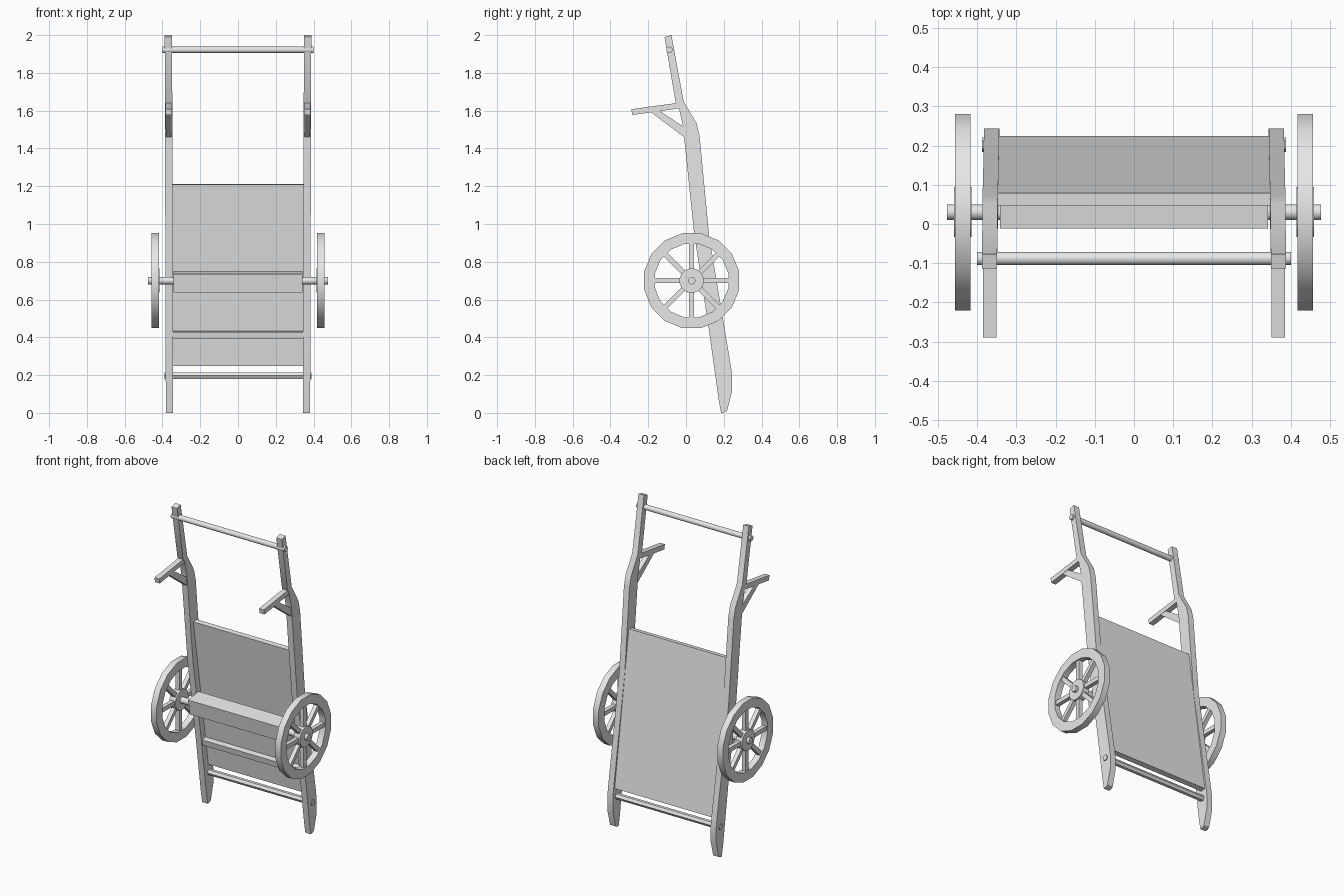
import bpy, bmesh, math
from mathutils import Matrix, Vector

cube = bpy.data.objects.get("Cube")
if cube:
    bpy.data.objects.remove(cube, do_unlink=True)

GREY = (0.8, 0.8, 0.8, 1.0)
mat = bpy.data.materials.new("plain grey")
mat.use_nodes = True
mat.diffuse_color = GREY
mat.node_tree.nodes["Principled BSDF"].inputs["Base Color"].default_value = GREY
parts = []


def finish(name, bm):
    """Turn a bmesh into a named grey object."""
    bmesh.ops.recalc_face_normals(bm, faces=bm.faces[:])
    mesh = bpy.data.meshes.new(name)
    bm.to_mesh(mesh)
    bm.free()
    mesh.materials.append(mat)
    obj = bpy.data.objects.new(name, mesh)
    bpy.context.collection.objects.link(obj)
    parts.append(obj)
    return obj


def prism(name, profile, x0, x1, splay=0.0):
    """Extrude a (y, z) outline from x0 to x1, leaning outward with height."""
    bm = bmesh.new()
    face = bm.faces.new([bm.verts.new((x0, y, z)) for y, z in profile])
    ext = bmesh.ops.extrude_face_region(bm, geom=[face])["geom"]
    moved = [v for v in ext if isinstance(v, bmesh.types.BMVert)]
    bmesh.ops.translate(bm, verts=moved, vec=(x1 - x0, 0, 0))
    for v in bm.verts:
        v.co.x += splay * v.co.z
    return finish(name, bm)


def rod(name, x0, x1, y, z, radius, sides):
    """Cylinder lying along x, with a flat facing up."""
    a = [2 * math.pi * (i + 0.5) / sides + math.pi / 2 for i in range(sides)]
    return prism(name, [(y + radius * math.cos(t), z + radius * math.sin(t)) for t in a], x0, x1)


# Outlines in (y, z)
rail = [(-0.114, 1.99), (-0.077, 2.0), (-0.013, 1.65), (0.055, 1.535), (0.072, 1.465),
        (0.122, 0.94), (0.236, 0.257), (0.244, 0.2), (0.243, 0.11), (0.217, 0.01),
        (0.205, 0.004), (0.186, 0.0), (0.173, 0.07), (0.12, 0.45), (0.043, 0.95),
        (-0.01, 1.46), (-0.015, 1.515), (-0.04, 1.625), (-0.055, 1.645)]
grip = [(-0.289, 1.608), (-0.03, 1.643), (-0.02, 1.615), (-0.14, 1.597), (-0.284, 1.577)]
brace = [(-0.186, 1.592), (-0.14, 1.6), (-0.005, 1.51), (0.0, 1.452), (-0.01, 1.46)]

WHEEL_Y, WHEEL_Z = 0.03, 0.70
X0, X1 = 0.417, 0.457


def wheel_rim(name, side):
    bm = bmesh.new()
    rings = []
    for x, r in ((X0, 0.198), (X0, 0.256), (X1, 0.256), (X1, 0.198)):
        rings.append([bm.verts.new((side * x, WHEEL_Y + r * math.cos(t), WHEEL_Z + r * math.sin(t)))
                      for t in [(i + 0.5) * math.pi / 8 for i in range(16)]])
    for k in range(4):
        a, b = rings[k], rings[(k + 1) % 4]
        for i in range(16):
            j = (i + 1) % 16
            bm.faces.new((a[i], a[j], b[j], b[i]))
    finish(name, bm)


def wheel_spokes(name, side):
    bm = bmesh.new()
    centre = Vector((side * (X0 + X1) / 2, WHEEL_Y, WHEEL_Z))
    for i in range(8):
        m = (Matrix.Translation(centre) @ Matrix.Rotation(i * math.pi / 4, 4, 'X')
             @ Matrix.Translation((0, 0, 0.125)) @ Matrix.Diagonal((0.026, 0.027, 0.15, 1)))
        bmesh.ops.create_cube(bm, size=1, matrix=m)
    finish(name, bm)


# Side frames and wheels, once per side
for side, label in ((1, "left"), (-1, "right")):
    lean = 0.003 * side
    prism(label + "_rail", rail, side * 0.343, side * 0.382, lean)
    prism(label + "_grip", grip, side * 0.346, side * 0.38, lean)
    prism(label + "_grip_brace", brace, side * 0.348, side * 0.378, lean)
    wheel_rim(label + "_wheel_rim", side)
    wheel_spokes(label + "_wheel_spokes", side)
    rod(label + "_wheel_hub", side * (X0 - 0.002), side * (X1 + 0.002), WHEEL_Y, WHEEL_Z, 0.065, 16)

# Cross members
rod("axle", -0.477, 0.477, WHEEL_Y, WHEEL_Z, 0.02, 16)
rod("top_handle_bar", -0.4, 0.4, -0.088, 1.922, 0.017, 12)
rod("bottom_bar", -0.388, 0.388, 0.202, 0.197, 0.019, 6)
prism("axle_beam", [(-0.012, 0.735), (0.09, 0.751), (0.107, 0.655), (0.004, 0.638)], -0.342, 0.342)
prism("cross_slat", [(0.13, 0.427), (0.172, 0.434), (0.18, 0.396), (0.137, 0.39)], -0.348, 0.348)

# Sloping load board
prism("back_panel", [(0.047, 1.208), (0.079, 1.212), (0.225, 0.253), (0.193, 0.248)], -0.347, 0.347)

# Smooth round parts, keep hard edges
bpy.ops.object.select_all(action='DESELECT')
for obj in parts:
    obj.select_set(True)
bpy.context.view_layer.objects.active = parts[0]
bpy.ops.object.shade_smooth_by_angle(angle=math.radians(31))
bpy.ops.object.select_all(action='DESELECT')
